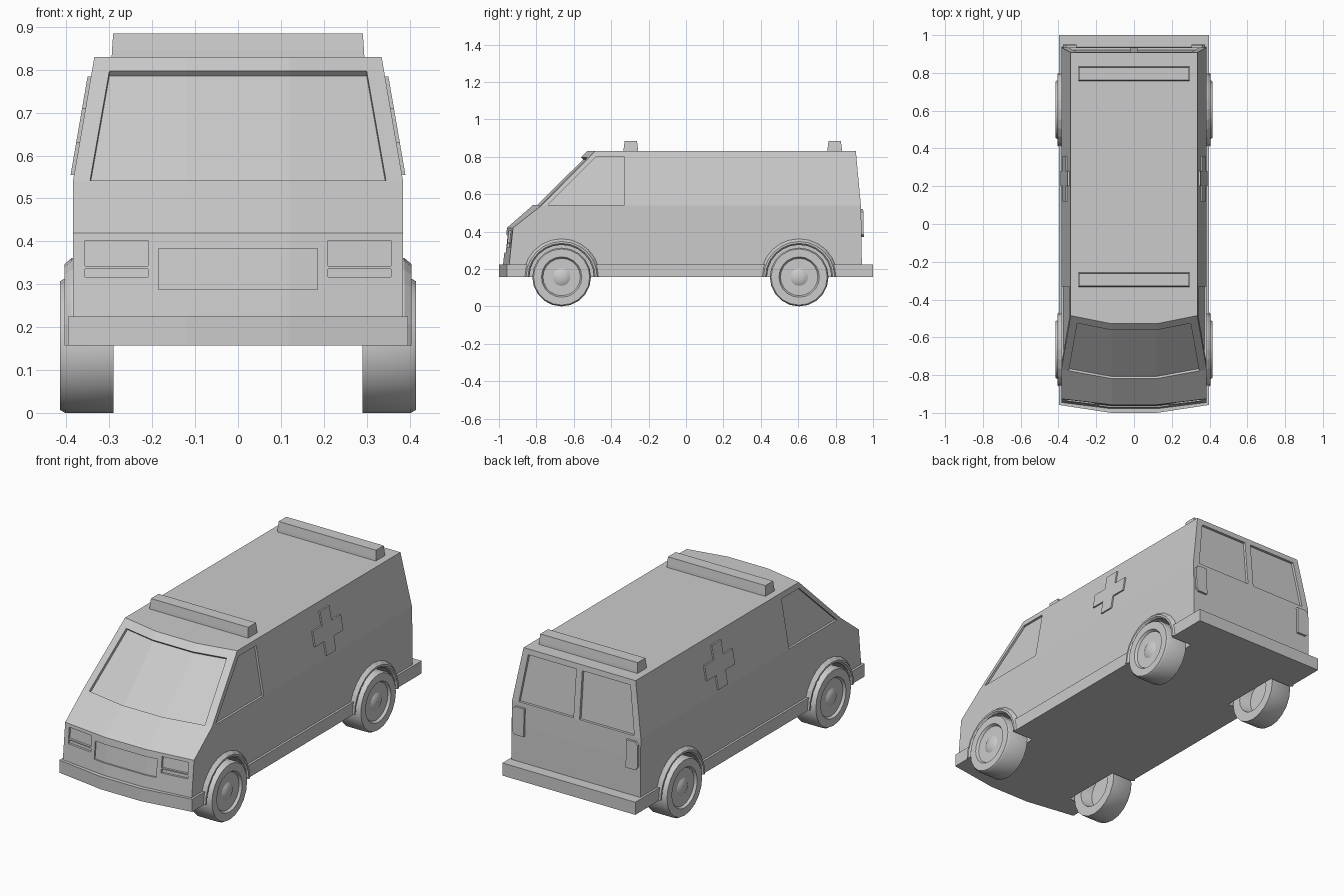
import bpy, bmesh, math
from mathutils import Vector

if "Cube" in bpy.data.objects:
    bpy.data.objects.remove(bpy.data.objects["Cube"])

BREAK = 0.12                      # x where the bowed front folds
# body levels: z, half width, front y at corner, front y at centre, rear y
LEVELS = [(0.225, 0.385, -0.945, -0.978, 0.940),
          (0.42, 0.385, -0.925, -0.957, 0.938),
          (0.54, 0.385, -0.772, -0.820, 0.935),
          (0.83, 0.335, -0.485, -0.528, 0.908)]
SKIRT = (0.397, -0.958, -1.0, 1.0)
WHEEL_Y = (-0.665, 0.605)
HUB_Z = 0.157


def finish(name, bm):
    bmesh.ops.recalc_face_normals(bm, faces=bm.faces)
    me = bpy.data.meshes.new(name)
    bm.to_mesh(me)
    bm.free()
    ob = bpy.data.objects.new(name, me)
    bpy.context.collection.objects.link(ob)
    return ob


def loft(name, rings, closed=False):
    """Skin a list of equal closed rings; cap the ends or join them."""
    bm = bmesh.new()
    vs = [[bm.verts.new(p) for p in r] for r in rings]
    n = len(rings[0])
    pairs = list(zip(vs, vs[1:])) + ([(vs[-1], vs[0])] if closed else [])
    for a, b in pairs:
        for i in range(n):
            j = (i + 1) % n
            bm.faces.new((a[i], a[j], b[j], b[i]))
    if not closed:
        bm.faces.new(vs[0])
        bm.faces.new(vs[-1])
    return finish(name, bm)


def level(z):
    for a, b in zip(LEVELS, LEVELS[1:]):
        if z <= b[0]:
            t = (z - a[0]) / (b[0] - a[0])
            return [p + (q - p) * t for p, q in zip(a[1:], b[1:])]
    return LEVELS[-1][1:]


def front(x, z):
    w, edge, mid, _ = level(z)
    t = max(0, (abs(x) - BREAK) / (w - BREAK))
    return Vector((x, mid + (edge - mid) * t, z))


def rear(x, z):
    return Vector((x, level(z)[3], z))


def side(s):
    return lambda y, z: Vector((s * level(z)[0], y, z))


def slab(name, surf, cols, d, out, depth):
    """Plate lying on a surface; cols = (u bottom, z bottom, u top, z top)."""
    d = Vector(d).normalized()
    rings = []
    for ub, zb, ut, zt in cols:
        b, t = surf(ub, zb), surf(ut, zt)
        rings.append([b + d * out, t + d * out, t - d * depth, b - d * depth])
    return loft(name, rings)


def cut(target, cutter):
    m = target.modifiers.new("cut", 'BOOLEAN')
    m.operation, m.solver, m.object = 'DIFFERENCE', 'EXACT', cutter
    cutter.hide_render = True
    bpy.context.view_layer.objects.active = target
    bpy.ops.object.modifier_apply(modifier=m.name)
    bpy.data.objects.remove(cutter)


def box_cols(x0, x1, z0, z1):
    return [(x0, z0, x0, z1), (x1, z0, x1, z1)]


def section(z, w, edge, mid, back):
    return [(-w, back, z), (w, back, z), (w, edge, z),
            (BREAK, mid, z), (-BREAK, mid, z), (-w, edge, z)]


# body shell with bumper skirt
body = loft("van_body", [section(0.157, *SKIRT), section(0.225, *SKIRT)]
            + [section(*lv) for lv in LEVELS])

# windscreen recess
cut(body, slab("cutter", front,
               [(-0.345, 0.542, -0.30, 0.797), (-BREAK, 0.542, -BREAK, 0.797),
                (BREAK, 0.542, BREAK, 0.797), (0.345, 0.542, 0.30, 0.797)],
               (0, -0.7, 0.7), 0.03, 0.016))
# grille recess
cut(body, slab("cutter", front,
               [(x, 0.288, x, 0.383) for x in (-0.185, -BREAK, BREAK, 0.185)],
               (0, -1, 0), 0.03, 0.008))

for s in (-1, 1):
    # headlamp, indicator, rear window and cab window recesses
    for z0, z1 in ((0.342, 0.402), (0.317, 0.336)):
        cut(body, slab("cutter", front, box_cols(s * 0.21, s * 0.357, z0, z1),
                       (0, -1, 0), 0.03, 0.012))
    cut(body, slab("cutter", rear, [(s * 0.018, 0.545, s * 0.018, 0.80),
                                    (s * 0.345, 0.545, s * 0.305, 0.80)],
                   (0, 1, 0), 0.03, 0.014))
    cut(body, slab("cutter", side(s), [(-0.74, 0.542, -0.48, 0.80),
                                       (-0.33, 0.542, -0.33, 0.80)],
                   (s, 0, 0), 0.03, 0.012))
    # wheel wells
    for y in WHEEL_Y:
        circle = [(y + 0.172 * math.cos(a), HUB_Z + 0.172 * math.sin(a))
                  for a in (math.tau * i / 24 for i in range(24))]
        cut(body, loft("cutter", [[(s * x, p, q) for p, q in circle]
                                  for x in (0.27, 0.5)]))

    # raised side cross
    slab("side_cross", side(s),
         [(y, z0, y, z1) for y, z0, z1 in
          ((0.12, 0.63, 0.71), (0.20, 0.63, 0.71), (0.20, 0.555, 0.785),
           (0.28, 0.555, 0.785), (0.28, 0.63, 0.71), (0.36, 0.63, 0.71))],
         (s, 0, 0), 0.008, 0.01)
    # rear lamps
    slab("rear_lamp", rear,
         [(s * x, z0, s * x, z1) for x, z0, z1 in
          ((0.305, 0.37, 0.52), (0.36, 0.37, 0.52), (0.375, 0.385, 0.505))],
         (0, 1, 0), 0.012, 0.01)

    for y in WHEEL_Y:
        # wheel arch flare
        prof = [(0.206, 0.375), (0.204, 0.388), (0.19, 0.405),
                (0.18, 0.405), (0.172, 0.395), (0.172, 0.375)]
        loft("wheel_arch", [[(s * x, y + r * math.cos(a), HUB_Z + r * math.sin(a))
                             for r, x in prof]
                            for a in (math.pi * i / 12 for i in range(13))])
        # wheel: tyre, dished rim, domed hub, hollow back
        prof = [(0.001, 0.35), (0.09, 0.35), (0.105, 0.29), (0.157, 0.29),
                (0.157, 0.403), (0.150, 0.415), (0.108, 0.415), (0.10, 0.402),
                (0.047, 0.402), (0.035, 0.409), (0.018, 0.413), (0.001, 0.414)]
        wheel = loft("wheel", [[(s * x, y + r * math.cos(a), HUB_Z + r * math.sin(a))
                                for r, x in prof]
                               for a in (math.tau * i / 20 for i in range(20))],
                     closed=True)
        bpy.ops.object.select_all(action='DESELECT')
        wheel.select_set(True)
        bpy.context.view_layer.objects.active = wheel
        bpy.ops.object.shade_smooth_by_angle(angle=math.radians(30))

# roof light bars
for y in (-0.295, 0.795):
    loft("roof_light_bar",
         [[(-x, y - h, z), (x, y - h, z), (x, y + h, z), (-x, y + h, z)]
          for x, h, z in ((0.295, 0.040, 0.82), (0.294, 0.038, 0.845),
                          (0.291, 0.033, 0.885))])
